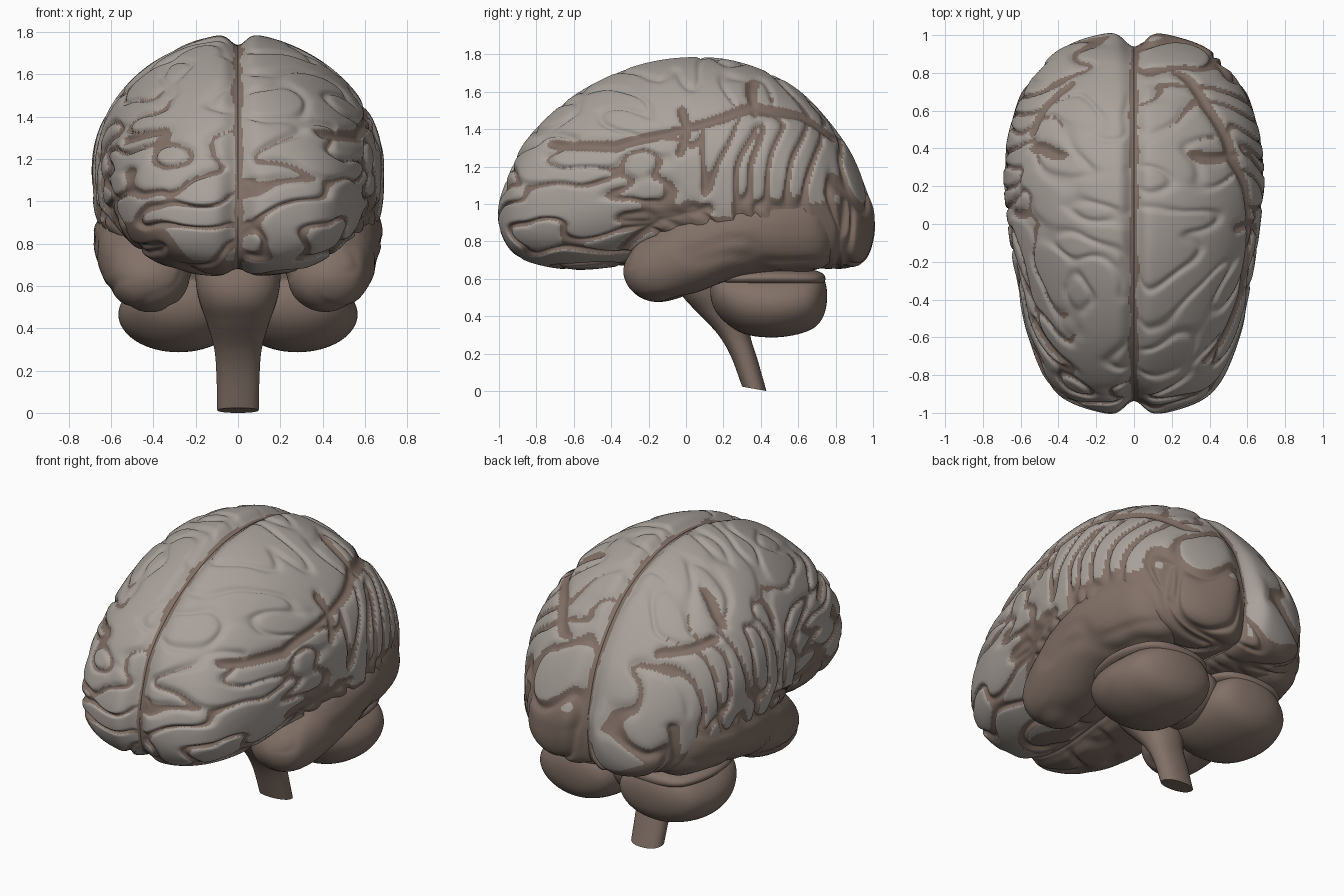
import bpy, bmesh, math
from mathutils import Vector, noise

if "Cube" in bpy.data.objects:
    bpy.data.objects.remove(bpy.data.objects["Cube"])

def material(name, rgb):
    m = bpy.data.materials.new(name)
    m.diffuse_color = (*rgb, 1)
    m.use_nodes = True
    m.node_tree.nodes["Principled BSDF"].inputs["Base Color"].default_value = m.diffuse_color
    return m

GREY = material("light grey cortex", (0.40, 0.36, 0.33))
BROWN = material("warm brown tissue", (0.225, 0.165, 0.135))

def spline(rows, n, rounded=True):
    """Smoothly resample rows (x, y, z, radii...); rounded ends close like a dome."""
    def ghost(r):
        return [*r[:3], *[-v for v in r[3:]]] if rounded else list(r)
    pts = [ghost(rows[1]) if rounded else rows[0], *rows,
           ghost(rows[-2]) if rounded else rows[-1]]
    out, last = [], len(rows) - 1
    for i in range(n):
        u = i / (n - 1) * last
        if rounded:
            u = min(max(u, 0.02), last - 0.02)
        k = min(int(u), last - 1)
        t = u - k
        a, b, c, d = pts[k:k + 4]
        out.append([0.5 * (2 * q + (r - p) * t + (2 * p - 5 * q + 4 * r - s) * t * t
                    + (3 * q - p - 3 * r + s) * t ** 3) for p, q, r, s in zip(a, b, c, d)])
    return out

def skin(name, rings, mats, rule=None, angle=180):
    """Join rings of points into one smooth closed surface."""
    bm = bmesh.new()
    vs = [[bm.verts.new(p) for p in ring] for ring in rings]
    bm.verts.index_update()
    m = len(vs[0])
    for a, b in zip(vs, vs[1:]):
        for j in range(m):
            bm.faces.new((a[j], a[(j + 1) % m], b[(j + 1) % m], b[j]))
    bm.faces.new(vs[0])
    bm.faces.new(vs[-1])
    if rule:
        for f in bm.faces:
            f.material_index = rule(f)
    bmesh.ops.recalc_face_normals(bm, faces=bm.faces)
    me = bpy.data.meshes.new(name)
    bm.to_mesh(me)
    bm.free()
    for mt in mats:
        me.materials.append(mt)
    ob = bpy.data.objects.new(name, me)
    bpy.context.collection.objects.link(ob)
    bpy.ops.object.select_all(action='DESELECT')
    bpy.context.view_layer.objects.active = ob
    ob.select_set(True)
    bpy.ops.object.shade_smooth_by_angle(angle=math.radians(angle))

def spow(v, e):
    return math.copysign(abs(v) ** e, v)

def step(a, b, v):
    t = min(1, max(0, (v - a) / (b - a)))
    return t * t * (3 - 2 * t)

def line_distance(y, z, line):
    best = 9
    for (a, b), (c, d) in zip(line, line[1:]):
        ey, ez = c - a, d - b
        t = min(1, max(0, ((y - a) * ey + (z - b) * ez) / (ey * ey + ez * ez)))
        best = min(best, math.hypot(y - a - t * ey, z - b - t * ez))
    return best

# Main grooves, drawn in side view (y, z)
COMMON = [[(0.84, 0.6), (0.82, 0.8), (0.84, 1.0)],
          [(-0.32, 0.76), (-0.15, 0.9), (0.1, 0.98)]]
GROOVES = {
    1: COMMON + [[(-0.7, 1.34), (-0.4, 1.31), (-0.15, 1.36), (0.05, 1.42), (0.35, 1.52),
                  (0.6, 1.47), (0.8, 1.38)], [(0.0, 1.52), (0.03, 1.42), (-0.02, 1.25)],
                 [(0.35, 1.64), (0.37, 1.5)]],
    -1: COMMON + [[(0.36, 1.63), (0.4, 1.55), (0.42, 1.48)], [(0.5, 1.42), (0.75, 1.38)],
                  [(-0.75, 1.33), (-0.5, 1.3)]]}

def folds(p, side):
    """Distance from the fine folds and strength of the main grooves at a point."""
    shift = Vector((side * 2.70, 1.173, 0.64))
    q = p + shift
    q = q + noise.noise_vector(q * 2.6) * 0.05
    front = noise.noise(Vector((q.x * 3.6, q.y * 3.6, q.z * 8.5)))
    back = noise.noise(Vector((q.x * 3, q.y * 7.5 + q.z * 1.5, q.z * 2.6)))
    # Upright parallel folds on the side wall
    wall = step(0.95, 1.1, p.z) * (1 - step(1.4, 1.52, p.z)) * step(0, 0.12, p.y)
    wall *= 1 - step(0.68, 0.8, p.y)
    stripes = 0.3 * math.sin(2 * math.pi * (q.y - 0.25 * q.z) / 0.2) + 0.35 * back
    back = back * (1 - wall) + stripes * wall
    w = step(-0.35, 0.1, p.y)
    n = front * (1 - w) + back * w
    d = min(line_distance(q.y - shift.y, q.z - shift.z, g) for g in GROOVES[side])
    fade = step(0.1, 0.2, abs(p.x)) if side > 0 else step(0.28, 0.36, abs(p.x))
    return abs(n), math.exp(-(d / 0.028) ** 2) * fade

def light_limit(p, side):
    """Height at which the brown underside gives way to grey."""
    if side > 0:
        back = 0.27 * step(-0.45, 0.05, p.y) + 0.07 * step(0.2, 0.6, p.y)
        return 0.76 + back
    return 0.82 + 0.18 * step(0.2, 0.4, abs(p.x)) * (1 - 0.6 * step(0.6, 0.9, p.y))

# Hemispheres: y, half width, top, bottom
PROFILE = [(-1.02, 0, .95, .95), (-.965, .29, 1.14, .78), (-.85, .45, 1.36, .69),
           (-.6, .56, 1.59, .645), (-.3, .625, 1.74, .67), (0, .67, 1.795, .70),
           (.3, .69, 1.765, .68), (.6, .63, 1.62, .66), (.85, .48, 1.34, .655),
           (.97, .30, 1.09, .71), (1.025, 0, .92, .92)]

def hemisphere(name, side, n=280, m=180):
    rows = []
    for y, w, t, b in PROFILE:
        c = b + 0.43 * (t - b)
        rows.append((0, y, c, w, t - c, c - b))
    rings, info = [], []
    for _, y, c, w, up, down in spline(rows, n):
        low = 0.78 - 0.24 * step(-0.25, 0.1, y)
        high = 1 + 0.12 * step(-0.8, -0.4, y) * (1 - step(0.5, 0.9, y))
        outer = []
        for j in range(m):
            a = math.pi * (0.5 - j / (m - 1))
            co, si = max(0, math.cos(a)), math.sin(a)
            x = w * co ** (high if si > 0 else low)
            z = up * si if si > 0 else down * spow(si, max(low, 0.62))
            z *= 1 - 0.09 * math.exp(-(x / 0.05) ** 2)
            yy = y - math.copysign(0.07 * abs(y) ** 8 * math.exp(-(x / 0.07) ** 2), y)
            outer.append(Vector((x, yy, c + z)))
        wall = [outer[-1].lerp(outer[0], k / 5) for k in range(1, 5)]
        cleft = 0.018 + 0.018 * noise.noise(Vector((side, y * 7, c * 3)))
        ring = []
        for k, p in enumerate(outer + wall):
            v, main = folds(Vector((p.x * side, p.y, p.z)), side)
            lim = 0.15 + 1.5 * (p.z - light_limit(p, side))
            dark = k >= m or p.x < cleft or math.exp(-(v / 0.1) ** 2) > lim or main > 0.45
            info.append(dark)
            if k < m:
                depth = 0.022 - 0.008 * step(1.25, 1.6, p.z)
                depth = max(math.exp(-(v / 0.13) ** 2) * depth, main * 0.024)
                depth *= step(0, 0.08, p.x)
                p = p - (p - Vector((0.05, y * 0.75, c))).normalized() * depth
                p.x = max(p.x, 0)
            ring.append((p.x * side, p.y, p.z))
        rings.append(ring)
    skin(name, rings, [GREY, BROWN],
         lambda f: 1 if sum(info[v.index] for v in f.verts) * 2 >= len(f.verts) else 0)

# Ellipse-section lobes running front to back: x, y, z, half width, half height
def lobe(name, rows, side, power=1.0, bump=0.0, n=70, m=64):
    rings = []
    for x, y, z, rx, rz in spline(rows, n):
        ring = []
        for j in range(m):
            a = 2 * math.pi * j / m
            p = Vector((x + rx * spow(math.cos(a), power), y, z + rz * spow(math.sin(a), power)))
            v = noise.noise(Vector((p.x * 4 + side, p.y * 3.5, p.z * 6)))
            p -= (p - Vector((x, y, z))) * bump * math.exp(-(v / 0.15) ** 2)
            ring.append((p.x * side, p.y, p.z))
        rings.append(ring)
    skin(name, rings, [BROWN])

TEMPORAL = [(.42, -.335, .64, 0, 0), (.42, -.28, .645, .14, .12), (.42, -.15, .685, .20, .21),
            (.44, .05, .76, .225, .235), (.44, .3, .84, .245, .225), (.42, .55, .865, .225, .235),
            (.375, .74, .86, .185, .20), (.35, .83, .85, 0, 0)]
CEREBELLUM = [(.27, .13, .53, 0, 0), (.27, .17, .52, .17, .11), (.275, .30, .48, .26, .17),
              (.28, .48, .465, .285, .178), (.27, .65, .48, .25, .16),
              (.25, .73, .50, .16, .11), (.25, .755, .51, 0, 0)]

for side, word in ((1, "right"), (-1, "left")):
    hemisphere(word + "_hemisphere", side)
    lobe(word + "_temporal_lobe", TEMPORAL, side, 0.95, 0.05)
    lobe(word + "_cerebellum", CEREBELLUM, side, 1.0)
    # Thin upper leaf of the cerebellum
    lobe(word + "_cerebellum_upper_leaf",
         [(.26, .16, .60, 0, 0), (.26, .2, .60, .2, .04), (.27, .45, .605, .26, .06),
          (.26, .69, .60, .2, .045), (.26, .745, .60, 0, 0)], side, 0.95, 0, 40, 40)

# Cerebellum middle ridge joining both halves
lobe("cerebellum_middle", [(0, .2, .52, 0, 0), (0, .26, .52, .1, .1), (0, .45, .51, .12, .14),
                           (0, .6, .53, .1, .1), (0, .66, .54, 0, 0)], 1, 1, 0, 40, 40)

# Brain stem: x, centre y, z, half width, half depth, backward tilt of the ring
STEM = [(0, .16, .78, .20, .16, .0), (0, .13, .62, .20, .17, .0), (0, .14, .52, .18, .165, .0),
        (0, .19, .42, .145, .14, .01), (0, .255, .30, .112, .09, .01),
        (0, .31, .18, .102, .072, .01), (0, .365, .012, .098, .065, .012)]
rings = []
for x, y, z, hw, hd, tilt in spline(STEM, 40, False):
    rings.append([(hw * spow(math.cos(a), .9), y + hd * spow(math.sin(a), .9),
                   z - tilt * math.sin(a))
                  for a in (2 * math.pi * j / 48 for j in range(48))])
skin("brain_stem", rings, [BROWN], angle=50)
